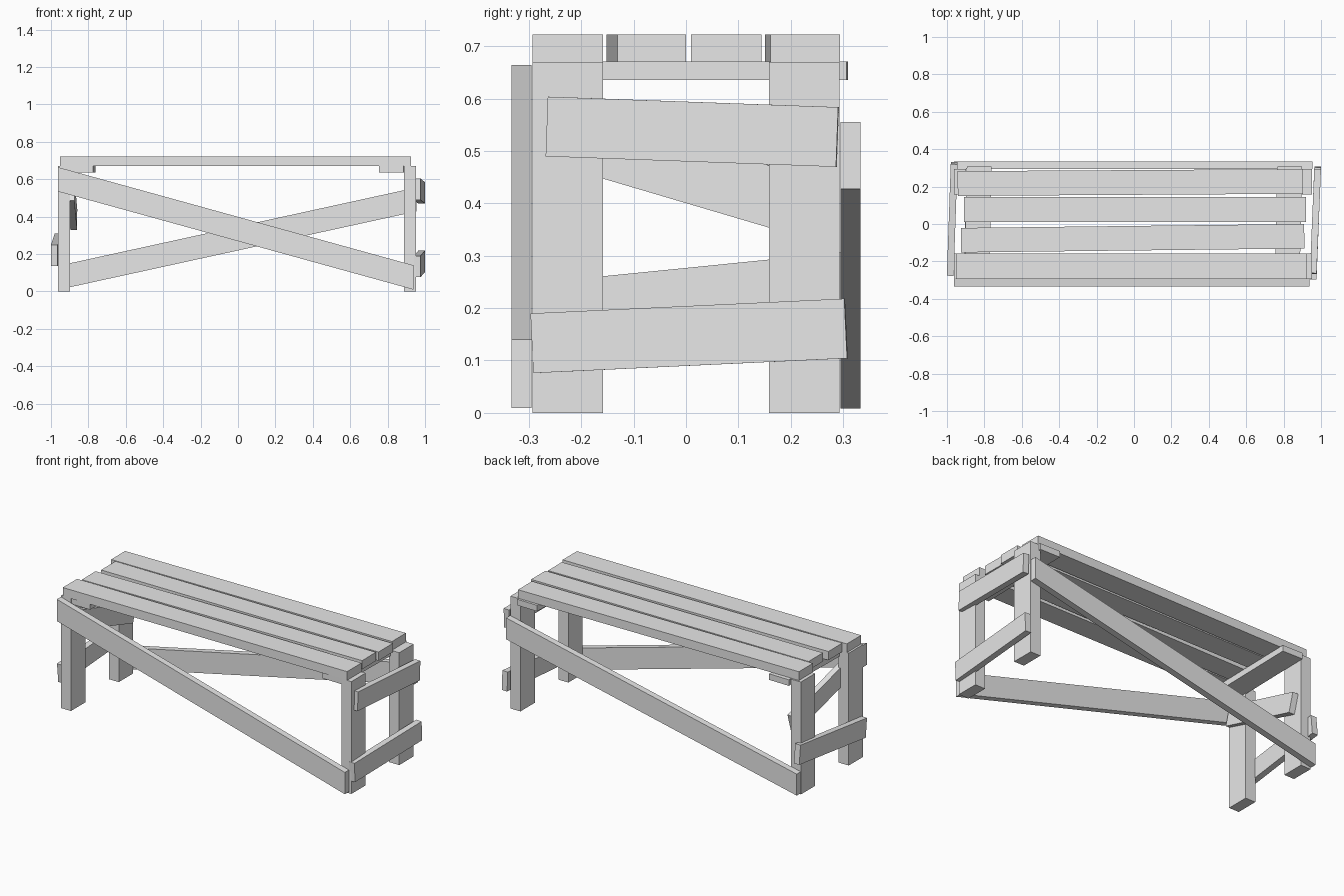
import bpy
from mathutils import Matrix, Vector

cube = bpy.data.objects.get("Cube")
if cube:
    bpy.data.objects.remove(cube, do_unlink=True)

grey = bpy.data.materials.new("plain_grey")
grey.use_nodes = True
grey.diffuse_color = (0.8, 0.8, 0.8, 1)
grey.node_tree.nodes["Principled BSDF"].inputs["Base Color"].default_value = (0.8, 0.8, 0.8, 1)


def board(name, centre, size, yaw=0.0, tilt=0.0, slope=0.0):
    """Flat board; tilt turns it about x, yaw about z, slope shears it so its ends stay upright."""
    bpy.ops.mesh.primitive_cube_add(size=1)
    obj = bpy.context.object
    obj.name = obj.data.name = name
    turn = Matrix.Rotation(yaw, 4, "Z") @ Matrix.Rotation(tilt, 4, "X")
    for v in obj.data.vertices:
        p = Vector(a * b for a, b in zip(v.co, size))
        p.z += slope * p.x
        v.co = turn @ p
    obj.location = centre
    obj.data.materials.append(grey)
    return obj


# Four legs
for side, x in (("right", -0.93), ("left", 0.92)):
    for end, y in (("front", -0.2255), ("back", 0.2255)):
        board(f"{end}_{side}_leg", (x, y, 0.335), (0.066, 0.135, 0.67))

# Seat slats, two of them slightly askew: x, y, length, width, yaw
slats = [
    (-0.013, -0.2255, 1.875, 0.135, 0),
    (-0.007, -0.076, 1.835, 0.131, 0.0115),
    (0.005, 0.077, 1.83, 0.135, 0),
    (-0.02, 0.222, 1.845, 0.132, 0.006),
]
for i, (x, y, length, width, yaw) in enumerate(slats, 1):
    board(f"seat_slat_{i}", (x, y, 0.696), (length, width, 0.052), yaw)

# Cross supports under the seat
for side, x in (("right", -0.834), ("left", 0.826)):
    board(f"{side}_seat_support", (x, 0.01, 0.653), (0.132, 0.595, 0.036), -0.02)

# Long diagonal braces
board("front_brace", (-0.012, -0.314, 0.337), (1.9, 0.038, 0.13), slope=-0.276)
board("back_brace", (-0.005, 0.314, 0.282), (1.917, 0.038, 0.128), slope=0.2186)

# End boards across the legs
board("left_upper_end_board", (0.97, 0.012, 0.5365), (0.036, 0.555, 0.114), -0.042, -0.036)
board("left_lower_end_board", (0.97, 0.006, 0.147), (0.036, 0.6, 0.114), -0.04, 0.047)
board("right_lower_end_board", (-0.972, 0.027, 0.222), (0.036, 0.6, 0.114), -0.035, 0.1)
board("right_inner_end_board", (-0.885, -0.0105, 0.463), (0.036, 0.556, 0.114), -0.027, -0.287)
